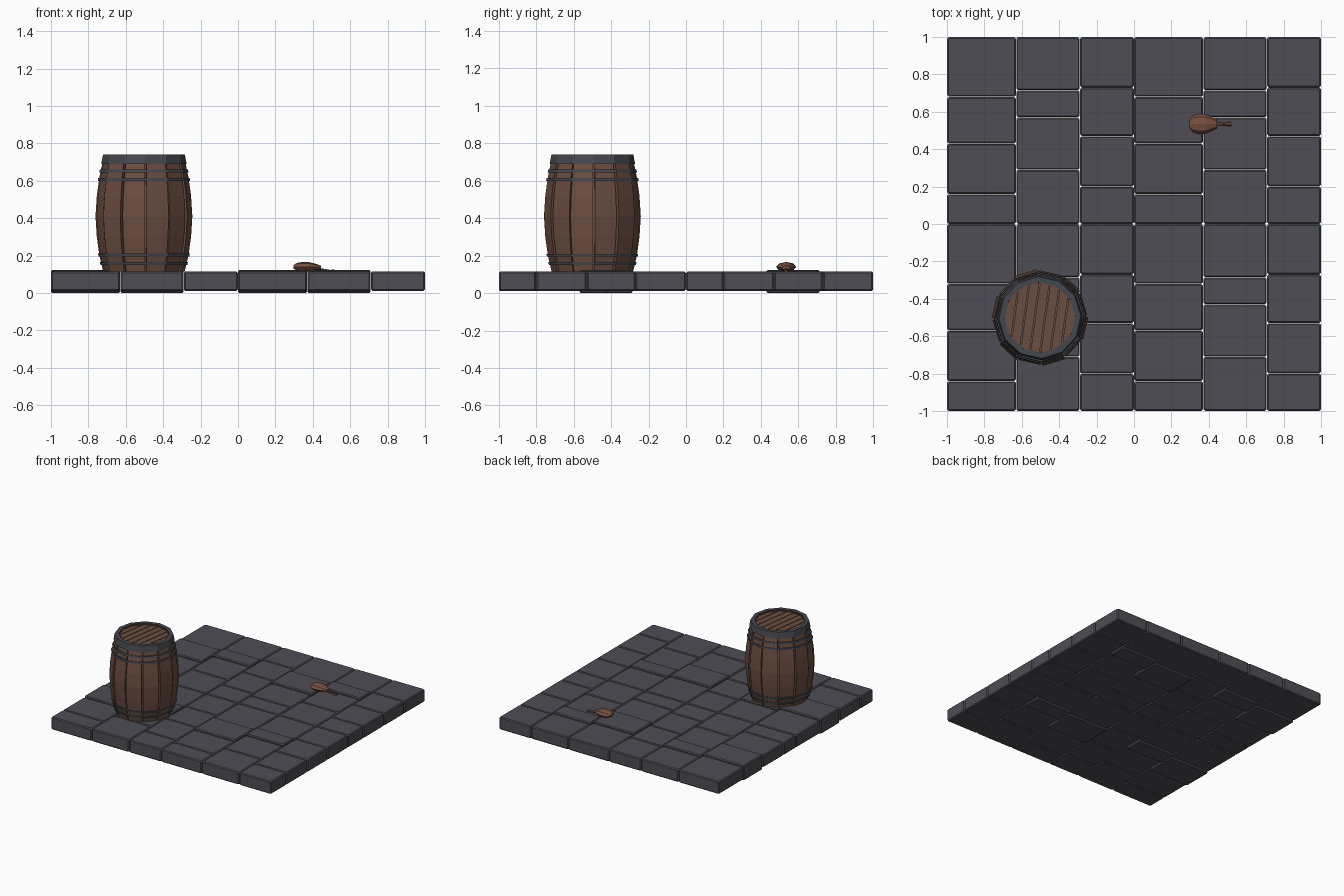
import bpy, bmesh, math
from mathutils import Vector

if "Cube" in bpy.data.objects:
    bpy.data.objects.remove(bpy.data.objects["Cube"])


def mat(name, c):
    m = bpy.data.materials.new(name)
    m.diffuse_color = (*c, 1)
    m.use_nodes = True
    m.node_tree.nodes["Principled BSDF"].inputs["Base Color"].default_value = m.diffuse_color
    return m


STONE = mat("dark stone", (0.075, 0.075, 0.09))
WOOD = mat("barrel wood", (0.15, 0.075, 0.052))
IRON = mat("hoop iron", (0.06, 0.064, 0.078))
MEAT = mat("roast meat", (0.19, 0.08, 0.05))
BONE = mat("bone", (0.15, 0.075, 0.055))


def finish(bm, name, m):
    bmesh.ops.recalc_face_normals(bm, faces=bm.faces)
    me = bpy.data.meshes.new(name)
    bm.to_mesh(me)
    bm.free()
    me.materials.append(m)
    ob = bpy.data.objects.new(name, me)
    bpy.context.collection.objects.link(ob)
    return ob


def skin(bm, rings, closed=False):
    """Join rings of equal point count; cap the ends unless closed."""
    vs = [[bm.verts.new(p) for p in r] for r in rings]
    n = len(vs[0])
    pairs = list(zip(vs, vs[1:] + vs[:1])) if closed else list(zip(vs, vs[1:]))
    for a, b in pairs:
        for i in range(n):
            bm.faces.new((a[i], a[(i + 1) % n], b[(i + 1) % n], b[i]))
    if not closed:
        bm.faces.new(vs[0][::-1])
        bm.faces.new(vs[-1])


# floor: a one-unit tile pattern laid four times
COLS = [(0, 0.37, [1, 0.68, 0.43, 0.16, 0]),
        (0.37, 0.71, [1, 0.715, 0.57, 0.29, 0]),
        (0.71, 1, [1, 0.73, 0.47, 0.20, 0])]
for qx in (-1, 0):
    for qy in (-1, 0):
        bm = bmesh.new()
        for ci, (x0, x1, ys) in enumerate(COLS):
            for ri, (y1, y0) in enumerate(zip(ys, ys[1:])):
                raised = ri == 1 and ci < 2
                z0, z1 = (0, 0.124) if raised else (0.012, 0.115)
                g, b = 0.001, 0.007
                rings = []
                for z, ins in ((z0, b), (z0 + b, 0), (z1 - b, 0), (z1, b)):
                    i = g + ins
                    a, c, d, e = qx + x0 + i, qx + x1 - i, qy + y0 + i, qy + y1 - i
                    k = 0.008  # chipped corners
                    rings.append([(a + k, d, z), (c - k, d, z), (c, d + k, z), (c, e - k, z),
                                  (c - k, e, z), (a + k, e, z), (a, e - k, z), (a, d + k, z)])
                skin(bm, rings)
        finish(bm, "floor_tiles", STONE)

# barrel
CX, CY, N = -0.503, -0.5, 12
PROF = [(0.115, 0.212), (0.20, 0.232), (0.30, 0.246), (0.41, 0.253),
        (0.52, 0.246), (0.62, 0.232), (0.735, 0.208)]


def radius(z):
    for (z0, r0), (z1, r1) in zip(PROF, PROF[1:]):
        if z <= z1:
            return r0 + (r1 - r0) * (z - z0) / (z1 - z0)
    return PROF[-1][1]


def pol(r, a, z):
    return (CX + r * math.cos(a), CY + r * math.sin(a), z)


bm = bmesh.new()
PH = math.radians(2)
for s in range(N):
    a0 = PH + s * math.tau / N + 0.022
    a1 = PH + (s + 1) * math.tau / N - 0.022
    t = 0.006 * (s % 2)  # alternate staves sit slightly proud
    skin(bm, [[pol(r + t, a0, z), pol(r + t, a1, z), pol(r - 0.026, a1, z), pol(r - 0.026, a0, z)]
              for z, r in PROF])
finish(bm, "barrel_staves", WOOD)

# dark core behind the stave gaps
bm = bmesh.new()
skin(bm, [[pol(r - 0.018, PH + i * math.tau / N, z) for i in range(N)] for z, r in PROF[:-1]])
finish(bm, "barrel_core", WOOD)

# iron hoops
bm = bmesh.new()
for z0, z1, t in ((0.15, 0.165, 0.012), (0.195, 0.21, 0.012), (0.60, 0.615, 0.012),
                  (0.645, 0.66, 0.012), (0.69, 0.74, 0.011)):
    rings = [(radius(z0) - 0.02, z0), (radius(z0) + t, z0), (radius(z1) + t, z1), (radius(z1) - 0.02, z1)]
    skin(bm, [[pol(r, PH + i * math.tau / N, z) for i in range(N)] for r, z in rings], closed=True)
finish(bm, "barrel_hoops", IRON)

# lid planks clipped to a round outline
bm = bmesh.new()
TILT, R, W = math.radians(-8), 0.19, 0.38 / 7
for k in range(7):
    u0, u1 = -R + k * W + 0.003, -R + (k + 1) * W - 0.003
    base = []
    for u, sg in ((u0, -1), (u1, -1), (u1, 1), (u0, 1)):
        v = sg * math.sqrt(max(R * R - u * u, 0.001))
        base.append((CX + u * math.cos(TILT) - v * math.sin(TILT),
                     CY + u * math.sin(TILT) + v * math.cos(TILT)))
    skin(bm, [[(x, y, z) for x, y in base] for z in (0.69, 0.727)])
finish(bm, "barrel_lid", WOOD)

# drumstick lying on the floor
def lathe_x(name, prof, cy, n, m, flat):
    bm = bmesh.new()
    skin(bm, [[(x, cy + r * math.cos(i * math.tau / n), cz + flat * r * math.sin(i * math.tau / n))
               for i in range(n)] for x, r, cz in prof])
    return finish(bm, name, m)


lathe_x("drumstick_meat", [(0.298, 0.022, 0.14), (0.315, 0.043, 0.14), (0.345, 0.054, 0.14),
                           (0.38, 0.052, 0.14), (0.415, 0.038, 0.138), (0.445, 0.022, 0.135)],
        0.535, 8, MEAT, 0.48)
lathe_x("drumstick_bone", [(0.43, 0.010, 0.128), (0.495, 0.008, 0.118), (0.505, 0.014, 0.117),
                           (0.522, 0.010, 0.116)], 0.535, 6, BONE, 0.8)
